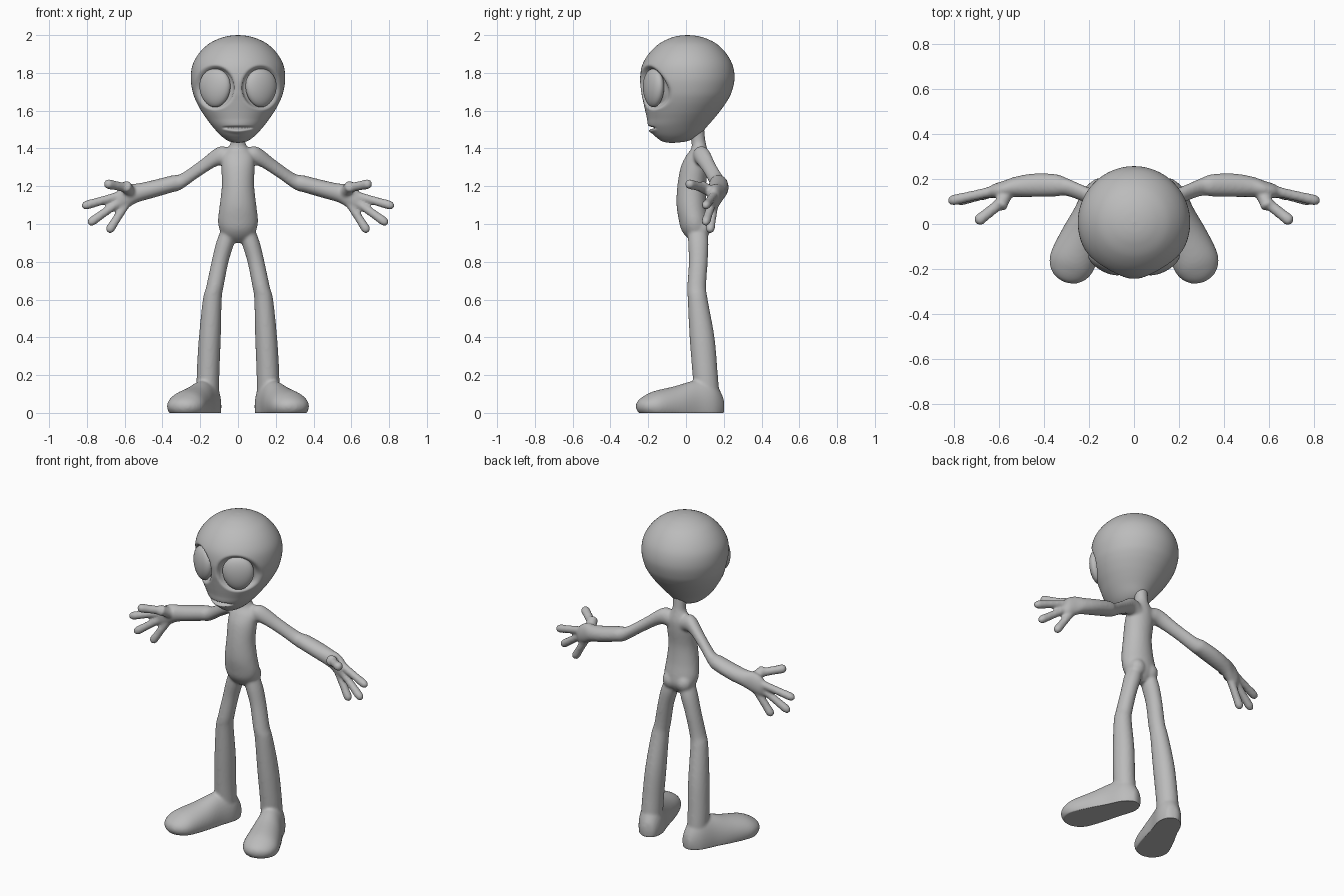
import bpy, bmesh, math
from mathutils import Vector, Matrix

if "Cube" in bpy.data.objects:
    bpy.data.objects.remove(bpy.data.objects["Cube"])

grey = bpy.data.materials.new("plain grey")
grey.diffuse_color = (0.5, 0.5, 0.5, 1)
grey.use_nodes = True
grey.node_tree.nodes["Principled BSDF"].inputs["Base Color"].default_value = grey.diffuse_color
X, Y, Z = Vector((1, 0, 0)), Vector((0, 1, 0)), Vector((0, 0, 1))


def spline(keys, steps):
    """Catmull-Rom samples through tuples of any length."""
    out, k = [], [keys[0]] + list(keys) + [keys[-1]]
    for i in range(1, len(k) - 2):
        for j in range(steps):
            t = j / steps
            out.append([0.5 * (2 * b + (c - a) * t + (2 * a - 5 * b + 4 * c - d) * t * t
                               + (3 * b - a - 3 * c + d) * t ** 3)
                        for a, b, c, d in zip(k[i - 1], k[i], k[i + 1], k[i + 2])])
    return out + [list(keys[-1])]


def tube(bm, keys, a, b, side=1, steps=6, segs=32):
    """Loft ellipses (x, y, z, ra, rb) whose axes are a and b; side=-1 mirrors."""
    rings = []
    for x, y, z, ra, rb in spline(keys, steps):
        ring = []
        for i in range(segs):
            t = 2 * math.pi * i / segs
            p = Vector((x, y, z)) + a * max(ra, .001) * math.cos(t) + b * max(rb, .001) * math.sin(t)
            ring.append(bm.verts.new((p.x * side, p.y, p.z)))
        rings.append(ring)
    for r, s in zip(rings, rings[1:]):
        for i in range(segs):
            j = (i + 1) % segs
            bm.faces.new((r[i], r[j], s[j], s[i]))
    bm.faces.new(rings[0])
    bm.faces.new(rings[-1])


def finger(bm, root, tip, r, side):
    root, tip = Vector(root), Vector(tip)
    d = (tip - root).normalized()
    a = d.cross(Y).normalized()
    keys = [(*root.lerp(tip, t), r * k, r * k)
            for t, k in ((0, 1), (.3, .95), (.6, .95), (.85, 1), (.95, .72), (1, .1))]
    tube(bm, keys, a, d.cross(a), side, segs=20)


def ball(bm, pos, radii, rot=None):
    m = Matrix.Translation(pos) @ (rot or Matrix()) @ Matrix.Diagonal((*radii, 1))
    return bmesh.ops.create_uvsphere(bm, u_segments=40, v_segments=24, radius=1, matrix=m)


def finish(bm, name):
    bmesh.ops.recalc_face_normals(bm, faces=bm.faces)
    for f in bm.faces:
        f.smooth = True
    me = bpy.data.meshes.new(name)
    bm.to_mesh(me)
    bm.free()
    me.materials.append(grey)
    ob = bpy.data.objects.new(name, me)
    bpy.context.collection.objects.link(ob)
    return ob


# Body: torso with neck, arms, hands, legs and feet fused into one skin
bm = bmesh.new()
tube(bm, [(0, .06, .90, .02, .02), (0, .055, .93, .075, .052), (0, .05, .97, .098, .075),
          (0, .042, 1.02, .106, .08), (0, .03, 1.1, .097, .08), (0, .03, 1.2, .086, .076),
          (0, .045, 1.3, .088, .073), (0, .06, 1.36, .085, .06), (0, .07, 1.40, .055, .042),
          (0, .065, 1.44, .038, .038), (0, .05, 1.52, .045, .045)], X, Y)
foot_dir = Vector((.374, -.927, 0))
foot_side = foot_dir.cross(Z)
for s in (1, -1):
    ball(bm, (s * .045, .082, .975), (.05, .048, .055))
    # arm and palm
    tube(bm, [(.03, .075, 1.345, .04, .05), (.1, .085, 1.36, .044, .05), (.2, .125, 1.295, .037, .042),
              (.3, .165, 1.225, .04, .042), (.35, .172, 1.212, .05, .045), (.45, .172, 1.185, .052, .047),
              (.53, .165, 1.165, .045, .05), (.58, .155, 1.15, .037, .062), (.63, .145, 1.13, .03, .056),
              (.66, .14, 1.12, .008, .02)], Y, Z, s)
    finger(bm, (.57, .135, 1.17), (.60, .07, 1.205), .032, s)
    for root, tip, r in (((.585, .10, 1.19), (.705, .005, 1.215), .026),
                         ((.61, .15, 1.155), (.83, .10, 1.092), .024),
                         ((.61, .145, 1.13), (.795, .10, .998), .024),
                         ((.59, .15, 1.11), (.69, .125, .953), .024)):
        finger(bm, root, tip, r, s)
    # leg
    tube(bm, [(.05, .06, .97, .04, .05), (.068, .065, .9, .048, .054), (.095, .065, .8, .045, .05),
              (.122, .057, .67, .046, .05), (.136, .062, .6, .05, .053), (.149, .085, .4, .058, .066),
              (.158, .1, .22, .06, .067), (.16, .11, .1, .06, .067)], X, Y, s)
    # foot: distance along it, half width, top height
    keys = [(.155 + foot_dir.x * d, .13 + foot_dir.y * d, .035, w, top - .035)
            for d, w, top in ((-.072, .01, .045), (-.06, .04, .1), (0, .071, .18), (.1, .08, .17),
                              (.2, .095, .142), (.313, .104, .117), (.37, .088, .092),
                              (.405, .053, .067), (.418, .01, .045))]
    tube(bm, keys, foot_side, Z, s)
body = finish(bm, "body")
rm = body.modifiers.new("fuse", 'REMESH')
rm.mode, rm.voxel_size, rm.use_smooth_shade = 'VOXEL', .008, True
sm = body.modifiers.new("soften", 'SMOOTH')
sm.factor, sm.iterations = .5, 7
bpy.context.view_layer.objects.active = body
body.select_set(True)
for m in ("fuse", "soften"):
    bpy.ops.object.modifier_apply(modifier=m)
for v in body.data.vertices:  # flat soles
    v.co.z = max(v.co.z, 0)

# Head: half width, front and back y by height
bm = bmesh.new()
rows = ((1.43, .01, -.09, -.06), (1.437, .045, -.125, .0), (1.455, .075, -.152, .045),
        (1.48, .103, -.178, .08), (1.52, .138, -.2, .115), (1.56, .168, -.207, .15),
        (1.6, .195, -.216, .182), (1.65, .222, -.227, .217), (1.7, .24, -.237, .242),
        (1.77, .25, -.243, .257), (1.84, .241, -.232, .247), (1.9, .209, -.198, .215),
        (1.95, .16, -.148, .167), (1.98, .104, -.094, .112), (1.995, .052, -.045, .06),
        (2.0, .002, .006, .01))
tube(bm, [(0, (f + b) / 2, z, w, (b - f) / 2) for z, w, f, b in rows], X, Y, steps=9, segs=128)
for v in bm.verts:
    x, y, z = v.co
    if y > 0:
        continue
    # eye sockets
    d = math.hypot((abs(x) - .124) / .108, (z - 1.722) / .122)
    if d < 1:
        k = min(1, (1 - d) / .3)
        k = k * k * (3 - 2 * k) * .04
        v.co.x -= math.copysign(k * .47, x)
        v.co.y += k * .88
    # mouth slit and lower lip
    m = max(0, 1 - (x / .088) ** 2)
    v.co.y += m * .03 * math.exp(-((z - 1.509) / .006) ** 2)
    v.co.y -= m * .01 * math.exp(-((z - 1.49 - 2 * x * x) / .01) ** 2)
finish(bm, "head")

# Eyes: flattened eggs, wider at the top, set in the sockets
for s, name in ((1, "left_eye"), (-1, "right_eye")):
    bm = bmesh.new()
    ball(bm, (0, 0, 0), (.09, .042, .102))
    for v in bm.verts:
        v.co.x *= 1 + v.co.z * 1.0
    bm.transform(Matrix.Translation((s * .122, -.172, 1.72)) @ Matrix.Rotation(s * math.radians(28), 4, 'Z'))
    finish(bm, name)
